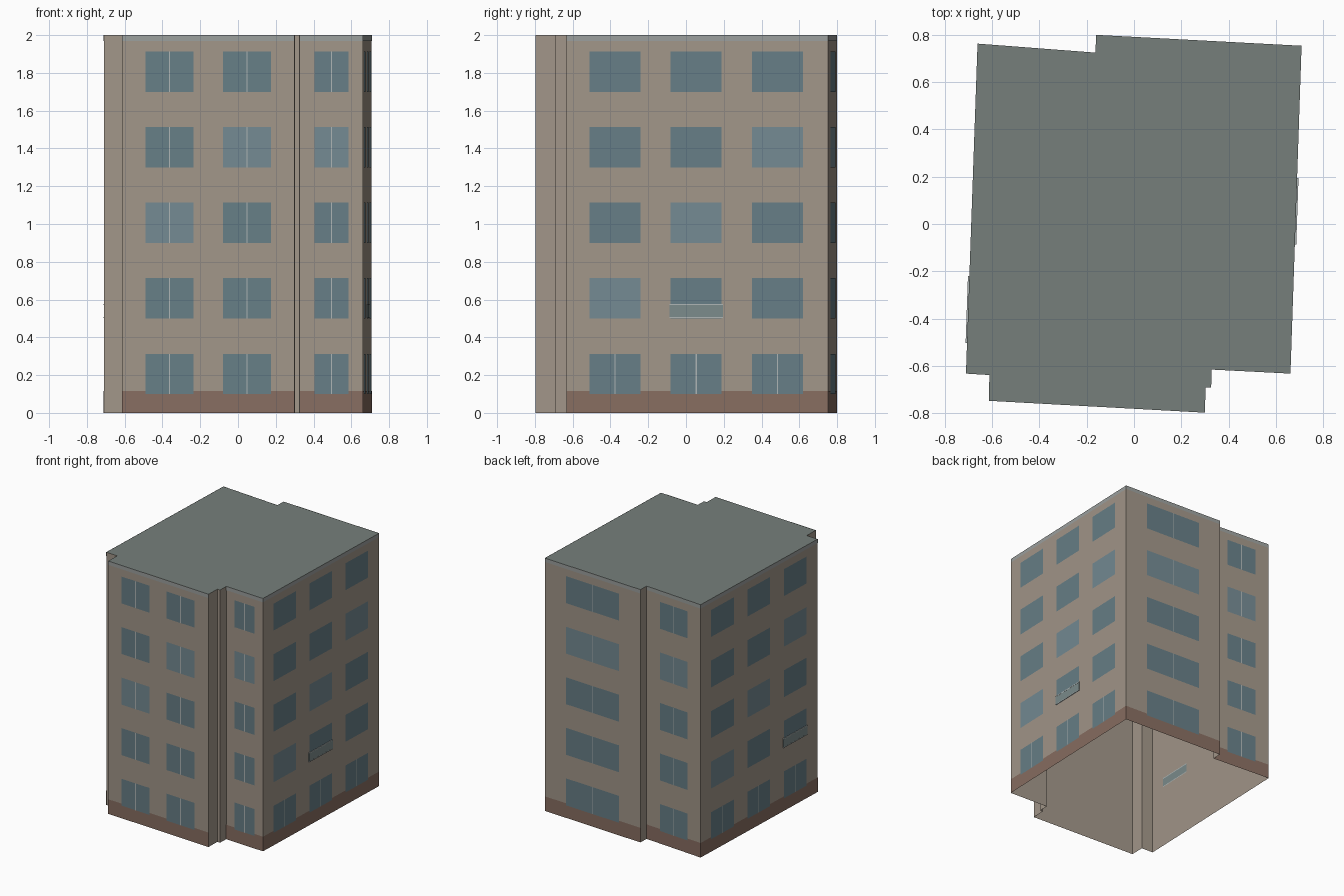
import bpy
from mathutils import Vector

if "Cube" in bpy.data.objects:
    bpy.data.objects.remove(bpy.data.objects["Cube"])

H = 2.0
FLOORS = 5
FLOOR_H = 0.4
SILL, WIN_H = 0.10, 0.213

# footprint, counter-clockwise from the front left corner of the main bay
PLAN = [(-0.613, -0.747), (0.30, -0.797), (0.302, -0.69), (0.326, -0.691),
        (0.328, -0.615), (0.661, -0.632), (0.708, 0.753), (-0.16, 0.799),
        (-0.163, 0.724), (-0.661, 0.762), (-0.71, -0.632), (-0.611, -0.638)]


def mat(name, r, g, b):
    m = bpy.data.materials.new(name)
    m.diffuse_color = (r, g, b, 1)
    m.use_nodes = True
    m.node_tree.nodes["Principled BSDF"].inputs["Base Color"].default_value = m.diffuse_color
    return m


WALL = mat("wall_render", 0.36, 0.305, 0.25)
ROOF = mat("roof_grey", 0.18, 0.212, 0.198)
PLINTH = mat("plinth_brown", 0.245, 0.155, 0.12)
TRIM = mat("trim_grey", 0.33, 0.35, 0.34)
GLASS = mat("glass_dark", 0.135, 0.21, 0.24)
GLASS_LIGHT = mat("glass_light", 0.175, 0.255, 0.29)
FRAME = mat("frame_light", 0.42, 0.46, 0.46)
RAIL_GLASS = mat("rail_glass", 0.20, 0.26, 0.26)


def make(name, verts, faces, material):
    me = bpy.data.meshes.new(name)
    me.from_pydata(verts, [], faces)
    me.materials.append(material)
    ob = bpy.data.objects.new(name, me)
    bpy.context.collection.objects.link(ob)
    return ob


def wall_frame(i):
    a = Vector(PLAN[i] + (0,))
    b = Vector(PLAN[(i + 1) % len(PLAN)] + (0,))
    along = (b - a).normalized()
    return a, b, Vector((along.y, -along.x, 0))


def panel(name, i, t0, t1, z0, z1, off, material):
    """Flat panel on wall i, between fractions t0 and t1 of its length."""
    a, b, n = wall_frame(i)
    p, q = a.lerp(b, t0) + n * off, a.lerp(b, t1) + n * off
    up0, up1 = Vector((0, 0, z0)), Vector((0, 0, z1))
    return make(name, [p + up0, q + up0, q + up1, p + up1], [(0, 1, 2, 3)], material)


def bar(name, i, t0, t1, z0, z1, depth, material):
    """Thin box standing out from wall i."""
    a, b, n = wall_frame(i)
    p, q = a.lerp(b, t0), a.lerp(b, t1)
    ring = [p, p + n * depth, q + n * depth, q]
    v = [c + Vector((0, 0, z)) for z in (z0, z1) for c in ring]
    f = [(3, 2, 1, 0), (4, 5, 6, 7)]
    f += [(k, (k + 1) % 4, (k + 1) % 4 + 4, k + 4) for k in range(4)]
    return make(name, v, f, material)


# wall shell, open underneath, and flat roof
N = len(PLAN)
make("wall_shell", [(x, y, z) for z in (0, H) for x, y in PLAN],
     [(k, (k + 1) % N, (k + 1) % N + N, k + N) for k in range(N)], WALL)
make("roof", [(x, y, H) for x, y in PLAN], [tuple(range(N))], ROOF)

# per facade: wall index, window columns, lighter-pane shift, mullions on every floor
COLS3 = [(0.087, 0.282), (0.398, 0.593), (0.709, 0.904)]
FACADES = {
    "front_main": (0, [(0.135, 0.414), (0.584, 0.863)], 2, True),
    "front_side": (4, [(0.232, 0.772)], 3, True),
    "right": (5, COLS3, 1, False),
    "back_main": (6, [(0.223, 0.777)], 3, True),
    "back_side": (8, [(0.25, 0.76)], 3, True),
    "left": (9, COLS3, 1, False),
}

for side, (i, cols, shift, split) in FACADES.items():
    a, b, n = wall_frame(i)
    half = 0.003 / (b - a).length
    # plinth band and roof edge trim
    panel(side + "_plinth", i, 0, 1, 0, 0.115, 0.001, PLINTH)
    panel(side + "_roof_trim", i, 0, 1, 1.97, H, 0.001, TRIM)
    # windows and their mullions
    for c, (t0, t1) in enumerate(cols):
        for f in range(FLOORS):
            z = SILL + f * FLOOR_H
            tag = f"{side}_{f}_{c}"
            panel("window_" + tag, i, t0, t1, z, z + WIN_H, 0.002,
                  GLASS_LIGHT if f - c == shift else GLASS)
            if split or f == 0:
                mid = (t0 + t1) / 2
                panel("mullion_" + tag, i, mid - half, mid + half, z, z + WIN_H, 0.003, FRAME)

# shallow window guards on the second floor: glass with top and bottom rails
for side, i, (t0, t1) in (("right", 5, COLS3[1]), ("left", 9, COLS3[2])):
    t0, t1 = t0 - 0.004, t1 + 0.004
    bar(side + "_guard_glass", i, t0, t1, 0.508, 0.57, 0.005, RAIL_GLASS)
    bar(side + "_guard_bottom_rail", i, t0, t1, 0.502, 0.508, 0.006, FRAME)
    bar(side + "_guard_top_rail", i, t0, t1, 0.57, 0.577, 0.006, FRAME)
